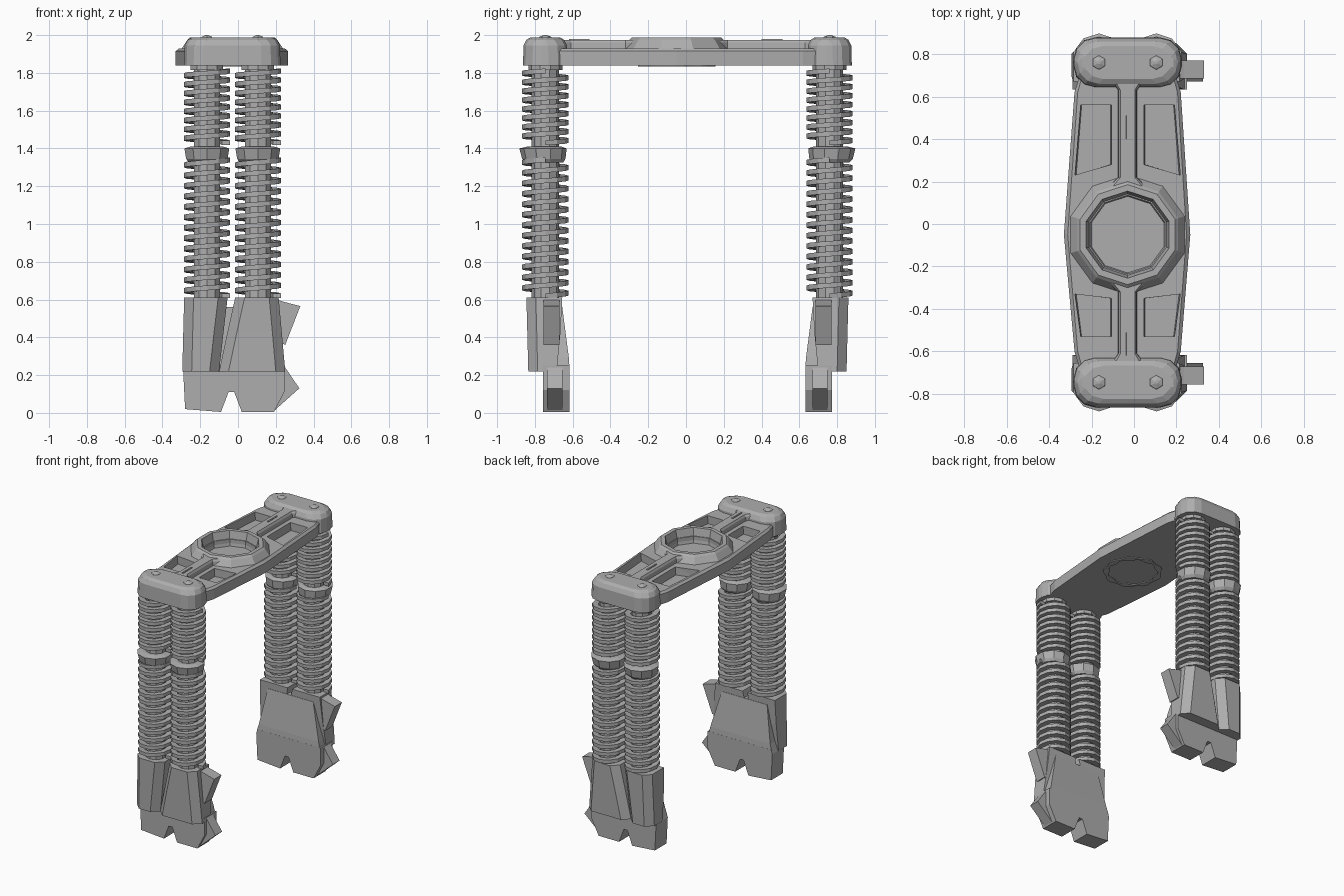
import bpy, bmesh
from math import sin, cos, pi, tau

old = bpy.data.objects.get("Cube")
if old:
    bpy.data.objects.remove(old, do_unlink=True)

grey = bpy.data.materials.new("mid_grey")
grey.use_nodes = True
COLOR = (0.42, 0.42, 0.42, 1)
grey.diffuse_color = COLOR
grey.node_tree.nodes["Principled BSDF"].inputs["Base Color"].default_value = COLOR


def finish(name, bm):
    bmesh.ops.recalc_face_normals(bm, faces=bm.faces)
    mesh = bpy.data.meshes.new(name)
    bm.to_mesh(mesh)
    bm.free()
    mesh.materials.append(grey)
    ob = bpy.data.objects.new(name, mesh)
    bpy.context.collection.objects.link(ob)
    return ob


def loft(name, rings, closed=False):
    """Skin a list of equal-length rings; cap the ends unless closed."""
    bm = bmesh.new()
    vs = [[bm.verts.new(p) for p in ring] for ring in rings]
    n = len(vs[0])
    pairs = list(zip(vs, vs[1:])) + ([(vs[-1], vs[0])] if closed else [])
    for a, b in pairs:
        for i in range(n):
            j = (i + 1) % n
            bm.faces.new((a[i], a[j], b[j], b[i]))
    if not closed:
        bm.faces.new(vs[0])
        bm.faces.new(vs[-1])
    return finish(name, bm)


def circle(x, y, z, r, n):
    return [(x + r * cos(tau * (i + .5) / n), y + r * sin(tau * (i + .5) / n), z) for i in range(n)]


def box(x0, x1, y0, y1, z):
    return [(x0, y0, z), (x1, y0, z), (x1, y1, z), (x0, y1, z)]


def layer(points, z):
    return [(x, y, z) for x, y in points]


def cut(target, cutter):
    mod = target.modifiers.new("cut", 'BOOLEAN')
    mod.operation, mod.object, mod.solver = 'DIFFERENCE', cutter, 'EXACT'
    bpy.context.view_layer.objects.active = target
    bpy.ops.object.modifier_apply(modifier=mod.name)
    bpy.data.objects.remove(cutter, do_unlink=True)


CX, RY = -0.03, -0.05   # plate centre line and hub position

# Bridge plate with a raised bevelled top
edge = [(-.25, -.7), (.19, -.7), (.22, -.6), (.265, -.05), (.22, .62), (.19, .72),
        (-.25, .72), (-.28, .62), (-.33, -.05), (-.28, -.6)]
inset = [(CX + (x - CX) * .94, y) for x, y in edge]
plate = loft("bridge_plate", [layer(edge, 1.84), layer(edge, 1.915), layer(inset, 1.93)])

# Tapered lightening pockets and hub well
for side in (-1, 1):
    for near, far in ((.23, .56), (-.33, -.53)):
        slant = .05 if near > 0 else -.02
        pts = [(.075, near + slant), (.25, near), (.222, far), (.075, far)]
        top = [(CX + side * x, y) for x, y in pts]
        mid = CX + side * .15
        low = [(mid + (x - mid) * .92, y) for x, y in top]
        cut(plate, loft("pocket_cutter", [layer(low, 1.87), layer(top, 1.95)]))
cut(plate, loft("hub_cutter", [circle(CX, RY, z, .185, 10) for z in (1.88, 1.96)]))

# Hub ring and toothed ring underneath
loft("hub_ring", [circle(CX, RY, z, r, 10) for z, r in
                  ((1.88, .275), (1.925, .285), (1.975, .25), (1.988, .235), (1.988, .205), (1.88, .18))], closed=True)
teeth = [[(CX + r * cos(tau * i / 36), RY + r * sin(tau * i / 36), z) for i in range(36)
          for r in [base + (.012 if i % 4 < 2 else 0) * way]]
         for z, base, way in ((1.845, .195, 1), (1.834, .195, 1), (1.834, .175, -1), (1.845, .175, -1))]
loft("underside_toothed_ring", teeth, closed=True)

# Central spine with flared ends and small clips
for a, b in ((.17, .7), (-.27, -.68)):
    s = 1 if b > a else -1
    loft("spine", [[(CX + x, y, z) for x, y in (
        (-w * 2.2, a), (-w, a + s * .05), (-w, b - s * .07), (-w * 2.2, b),
        (w * 2.2, b), (w, b - s * .07), (w, a + s * .05), (w * 2.2, a))]
        for z, w in ((1.9, .047), (1.96, .042), (1.975, .034))])
    m = .45 if s > 0 else -.57
    loft("spine_clip", [box(-.04, -.022, m - .05, m + .06, 1.96), box(-.036, -.026, m - .05, m + .06, 1.98)])


def crown_outline(y, grow):
    """Rounded slab holding one pair of legs."""
    hx, hy, c = .255 - grow, .118 - grow, .1
    pts = []
    for sx, sy, start in ((1, 1, 0), (-1, 1, 1), (-1, -1, 2), (1, -1, 3)):
        for k in range(4):
            t = (start + k / 3) * pi / 2
            pts.append((CX + sx * (hx - c) + c * cos(t), y + sy * (hy - c) + c * sin(t)))
    return pts


def coil(name, x, y, z0, z1, turns):
    """Flat-sectioned helical spring standing clear of its rod."""
    steps = int(turns * 12)
    rings = []
    for i in range(steps + 1):
        a, z = tau * i / 12, z0 + (z1 - z0) * i / steps
        rings.append([(x + r * cos(a), y + r * sin(a), z + h) for r, h in
                      ((.08, -.011), (.122, -.013), (.122, .013), (.08, .011))])
    loft(name, rings)


def prism(name, pts, yc, out, lo, hi):
    """Extrude an x-z outline through depth; out is the outward direction."""
    loft(name, [[(x, yc + out * d, z) for x, z in pts] for d in (lo, hi)])


def leg_ring(yc, out, x0, x1, d0, d1, z):
    """Leg cross-section with chamfered outer corners."""
    c = .05
    return [(px, yc + out * d, z) for px, d in (
        (x0, d0), (x1, d0), (x1, d1 - c), (x1 - c, d1), (x0 + c, d1), (x0, d1 - c))]


for label, out, yc in (("front", -1, -.745), ("back", 1, .76)):
    # Crown and bolt domes
    loft(label + "_crown", [layer(crown_outline(yc, g), z) for z, g in
                            ((1.84, 0), (1.945, .003), (1.975, .018), (1.988, .04))])
    for x in (-.165, .105):
        loft(label + "_bolt", [circle(x, yc, z, r, 6) for z, r in ((1.98, .04), (1.992, .03), (2.0, .008))])

        # Rod, springs and thin collar
        name = label + ("_right" if x < 0 else "_left")
        loft(name + "_rod", [circle(x, yc, z, .072, 10) for z in (.55, 1.86)])
        loft(name + "_rod_cap", [circle(x, yc, z, .09, 10) for z in (1.815, 1.85)])
        coil(name + "_upper_spring", x, yc, 1.43, 1.81, 8)
        coil(name + "_lower_spring", x, yc, .62, 1.34, 13)
        loft(name + "_collar", [circle(x, yc + out * d, z, r, 10) for z, r, d in
                                ((1.325, .1, .005), (1.345, .115, .008), (1.4, .125, .012), (1.41, .09, .005))])

        # Angular lower leg
        x0, x1 = (-.295, -.1) if x < 0 else (-.1, .25)
        loft(name + "_lower_leg", [
            leg_ring(yc, out, x0, x1, -.06, .09, .22),
            leg_ring(yc, out, (x0 + x - .12) / 2, (x1 + x + .11) / 2, -.08, .095, .42),
            leg_ring(yc, out, x - .12, x + .11, -.09, .1, .61)])

    # Inner panel leaning inward towards the foot
    loft(label + "_inner_panel", [box(x0, x1, yc + out * d0, yc + out * d1, z) for x0, x1, d0, d1, z in (
        (-.285, .24, -.128, .0, .24), (-.27, .23, -.125, -.03, .29), (-.22, .16, -.09, -.05, .56))])

    # Arched feet
    prism(label + "_foot_arch", [
        (-.29, .22), (-.28, .02), (-.09, .005), (-.05, .11), (-.02, .11),
        (.02, .005), (.19, .005), (.25, .12), (.25, .25), (-.28, .25)], yc, out, -.128, .012)

    # Calliper fin and axle prong on the left side
    prism(label + "_upper_fin", [(.18, .61), (.235, .59), (.33, .565), (.25, .36), (.16, .4)], yc, out, -.075, .01)
    prism(label + "_axle_prong", [(.17, .25), (.25, .24), (.325, .13), (.19, .01), (.16, .1), (.22, .14)], yc, out, -.09, -.01)
